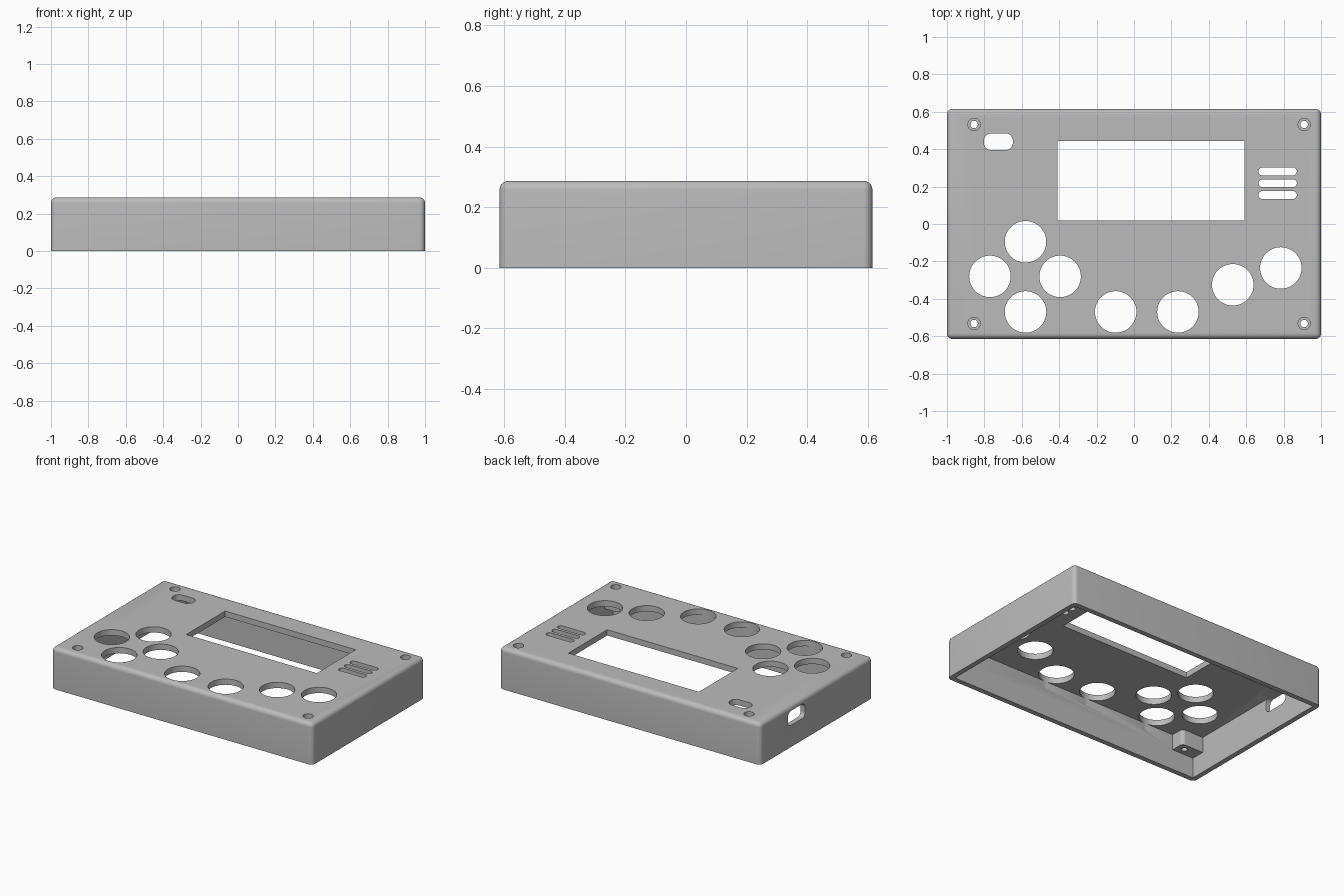
import bpy, bmesh, math
from mathutils import Matrix

default = bpy.data.objects.get("Cube")
if default:
    bpy.data.objects.remove(default, do_unlink=True)

HALF_X, HALF_Y, HEIGHT = 1.0, 0.615, 0.287
WALL, ROOF, ROUND = 0.035, 0.04, 0.03
TOP = HEIGHT + 0.05

plastic = bpy.data.materials.new("grey plastic")
plastic.use_nodes = True
plastic.diffuse_color = (0.5, 0.5, 0.5, 1)
plastic.node_tree.nodes["Principled BSDF"].inputs["Base Color"].default_value = (0.5, 0.5, 0.5, 1)


def make_object(name, bm):
    bmesh.ops.recalc_face_normals(bm, faces=bm.faces)
    mesh = bpy.data.meshes.new(name)
    bm.to_mesh(mesh)
    bm.free()
    mesh.materials.append(plastic)
    obj = bpy.data.objects.new(name, mesh)
    bpy.context.collection.objects.link(obj)
    return obj


def prism(name, cx, cy, w, d, z0, z1, radius=0, steps=12):
    """Upright block with rounded corners; a full radius gives a cylinder."""
    bm = bmesh.new()
    points = []
    for i, (sx, sy) in enumerate(((1, 1), (-1, 1), (-1, -1), (1, -1))):
        for k in range(steps + 1 if radius else 1):
            a = math.pi / 2 * (i + k / steps)
            p = (cx + sx * (w / 2 - radius) + radius * math.cos(a),
                 cy + sy * (d / 2 - radius) + radius * math.sin(a)) if radius else \
                (cx + sx * w / 2, cy + sy * d / 2)
            points.append(p)
    low = bm.faces.new([bm.verts.new((x, y, z0)) for x, y in points])
    bmesh.ops.remove_doubles(bm, verts=bm.verts, dist=1e-5)
    bm.faces.ensure_lookup_table()
    low = bm.faces[0]
    result = bmesh.ops.extrude_face_region(bm, geom=[low], use_keep_orig=True)
    moved = [v for v in result["geom"] if isinstance(v, bmesh.types.BMVert)]
    bmesh.ops.translate(bm, verts=moved, vec=(0, 0, z1 - z0))
    return make_object(name, bm)


def combine(target, tool, operation):
    """Apply a boolean and discard the tool."""
    mod = target.modifiers.new("shape", 'BOOLEAN')
    mod.operation, mod.solver, mod.object = operation, 'EXACT', tool
    tool.hide_render = True
    bpy.context.view_layer.update()
    bpy.context.view_layer.objects.active = target
    bpy.ops.object.modifier_apply(modifier=mod.name)
    bpy.data.objects.remove(tool, do_unlink=True)


def cut(*args, **kw):
    combine(case, prism("cutter", *args, **kw), 'DIFFERENCE')


# Outer case, rounded everywhere except around the open bottom
bm = bmesh.new()
bmesh.ops.create_cube(bm, size=1, matrix=Matrix.Translation((0, 0, HEIGHT / 2))
                      @ Matrix.Diagonal((2 * HALF_X, 2 * HALF_Y, HEIGHT, 1)))
edges = [e for e in bm.edges if max(v.co.z for v in e.verts) > 0.1]
bmesh.ops.bevel(bm, geom=edges, offset=ROUND, segments=6, profile=0.5, affect='EDGES')
case = make_object("case_shell", bm)

# Hollow interior
cut(0, 0, 2 * (HALF_X - WALL), 2 * (HALF_Y - WALL), -0.1, HEIGHT - ROOF)

# Corner screw posts with counterbored holes
for sx, hole_x, inner_x in ((-1, 0.855, 0.80), (1, 0.91, 0.855)):
    for sy in (-1, 1):
        outer_x, outer_y, inner_y = 0.99, 0.605, 0.485
        post = prism("post", sx * (outer_x + inner_x) / 2, sy * (outer_y + inner_y) / 2,
                     outer_x - inner_x, outer_y - inner_y, 0.14, HEIGHT - ROOF / 2, 0.025)
        combine(case, post, 'UNION')
        cut(sx * hole_x, sy * 0.532, 0.04, 0.04, -0.1, TOP, radius=0.02, steps=6)
        cut(sx * hole_x, sy * 0.532, 0.066, 0.066, 0.22, TOP, radius=0.033, steps=8)

# Screen window
cut(0.09, 0.232, 1.0, 0.425, 0.2, TOP)

# Button holes
for x, y in ((-0.58, -0.095), (-0.77, -0.28), (-0.395, -0.28), (-0.58, -0.47),
             (-0.098, -0.47), (0.235, -0.47), (0.528, -0.325), (0.785, -0.235)):
    cut(x, y, 0.222, 0.222, 0.2, TOP, radius=0.111)

# Switch slot and speaker slots
cut(-0.725, 0.44, 0.155, 0.09, 0.1, TOP, radius=0.04, steps=8)
for y in (0.155, 0.218, 0.281):
    cut(0.768, y, 0.205, 0.042, 0.2, TOP, radius=0.0205, steps=8)

# Connector opening through the -x side wall
port = prism("cutter", 0, 0, 0.1, 0.19, -0.1, 0.1, 0.035, 8)
port.data.transform(Matrix.Translation((-HALF_X, 0.22, 0.2)) @ Matrix.Rotation(math.pi / 2, 4, 'Y'))
combine(case, port, 'DIFFERENCE')

# Smooth rounded edges, sharp elsewhere
bpy.ops.object.select_all(action='DESELECT')
case.select_set(True)
bpy.context.view_layer.objects.active = case
bpy.ops.object.shade_smooth_by_angle(angle=math.radians(30))
